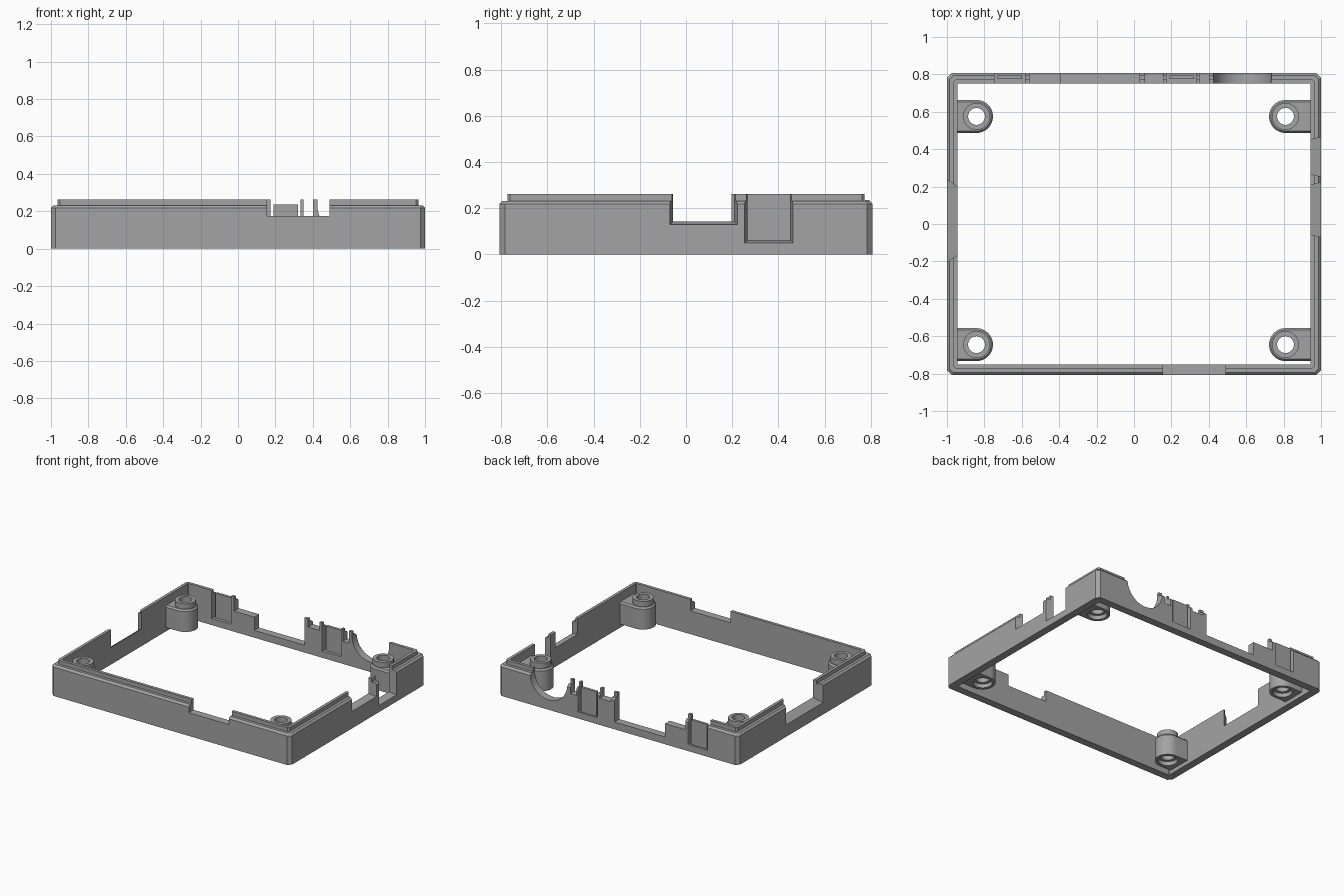
import bpy, bmesh, math

if "Cube" in bpy.data.objects:
    bpy.data.objects.remove(bpy.data.objects["Cube"], do_unlink=True)

gray = bpy.data.materials.new("plain gray")
gray.use_nodes = True
COLOR = (0.37, 0.37, 0.37, 1)
gray.diffuse_color = COLOR
gray.node_tree.nodes["Principled BSDF"].inputs["Base Color"].default_value = COLOR

W, D = 1.0, 0.808          # half width and half depth
WALL = 0.057               # wall thickness
TOP = 0.262                # height of the lip


def loft(name, loops, ring=False):
    """Skin equal-length loops; cap the ends, or join last to first."""
    bm = bmesh.new()
    rows = [[bm.verts.new(p) for p in loop] for loop in loops]
    pairs = list(zip(rows, rows[1:]))
    if ring:
        pairs.append((rows[-1], rows[0]))
    else:
        bm.faces.new(rows[0])
        bm.faces.new(rows[-1])
    n = len(rows[0])
    for a, b in pairs:
        for i in range(n):
            j = (i + 1) % n
            bm.faces.new((a[i], a[j], b[j], b[i]))
    bmesh.ops.recalc_face_normals(bm, faces=bm.faces)
    mesh = bpy.data.meshes.new(name)
    bm.to_mesh(mesh)
    bm.free()
    mesh.materials.append(gray)
    obj = bpy.data.objects.new(name, mesh)
    bpy.context.collection.objects.link(obj)
    return obj


def combine(obj, tool, operation="DIFFERENCE"):
    """Apply a boolean and throw the tool away."""
    mod = obj.modifiers.new("bool", "BOOLEAN")
    mod.object, mod.operation, mod.solver = tool, operation, "EXACT"
    graph = bpy.context.evaluated_depsgraph_get()
    mesh = bpy.data.meshes.new_from_object(obj.evaluated_get(graph))
    obj.modifiers.clear()
    obj.data = mesh
    bpy.data.objects.remove(tool, do_unlink=True)


def frame_loop(inset, chamfer, z):
    x, y = W - inset, D - inset
    c = chamfer
    return [(x - c, -y, z), (x, c - y, z), (x, y - c, z), (x - c, y, z),
            (c - x, y, z), (-x, y - c, z), (-x, c - y, z), (c - x, -y, z)]


def prism_y(name, outline, y0, y1):
    return loft(name, [[(x, y, z) for x, z in outline] for y in (y0, y1)])


def slot(x0, x1, z0, z1=0.3):
    return [(x0, z0), (x1, z0), (x1, z1), (x0, z1)]


def arc(cx, cy, r, start, end, steps):
    return [(cx + r * math.cos(start + (end - start) * i / steps),
             cy + r * math.sin(start + (end - start) * i / steps))
            for i in range(steps + 1)]


def cylinder(cx, cy, r, z0, z1):
    circle = arc(cx, cy, r, 0, 2 * math.pi, 40)[:-1]
    return loft("tool", [[(x, y, z) for x, y in circle] for z in (z0, z1)])


# Wall frame with chamfered rim and raised inner lip
frame = loft("wall_frame", [
    frame_loop(0, 0.025, 0), frame_loop(0, 0.025, 0.218),
    frame_loop(0.014, 0.02, 0.232), frame_loop(0.035, 0.012, 0.232),
    frame_loop(0.035, 0.012, TOP), frame_loop(WALL, 0.003, TOP),
    frame_loop(WALL, 0.003, 0)], ring=True)

# Front opening
combine(frame, prism_y("tool", slot(0.155, 0.49, 0.175), -0.9, -0.7))

# Back openings: stepped gap, panel windows, small slots and round cable gap
stepped = [(-0.56, 0.3), (-0.56, 0.155), (-0.39, 0.155),
           (-0.39, 0.055), (0.03, 0.055), (0.03, 0.3)]
round_gap = arc(0.58, 0.23, 0.155, math.pi, 2 * math.pi, 24) + [(0.735, 0.3), (0.425, 0.3)]
windows = [(-0.745, -0.583), (0.175, 0.335)]
back_cuts = [stepped, round_gap, slot(0.06, 0.155, 0.2), slot(0.35, 0.4, 0.17)]
back_cuts += [slot(a, b, 0.05) for a, b in windows]
for outline in back_cuts:
    combine(frame, prism_y("tool", outline, 0.7, 0.9))


# Side openings flare outwards
def side_notch(side, y0, y1, z, flare):
    loops = []
    for x, f in ((W - WALL - 0.01, -flare * 0.18), (W + 0.01, flare * 1.18)):
        loops.append([(side * x, y0 - f, z - f), (side * x, y1 + f, z - f),
                      (side * x, y1 + f, 0.3), (side * x, y0 - f, 0.3)])
    combine(frame, loft("tool", loops))


side_notch(1, -0.056, 0.208, 0.143, 0.014)
side_notch(1, 0.266, 0.451, 0.062, 0.012)
side_notch(-1, -0.165, 0.198, 0.13, 0.04)

# Thin panels standing in the back windows
panels = [prism_y(f"back_panel_{i + 1}", slot(a + 0.015, b - 0.015, 0.045, 0.235), 0.775, 0.795)
          for i, (a, b) in enumerate(windows)]


# Screw bosses: rounded block against the wall, collar, hole and counterbore
def screw_boss(name, cx, cy):
    side = 1 if cx > 0 else -1
    wall_x = side * (W - WALL + 0.01)

    def outline(r, z):
        curve = arc(cx, cy, r, -math.pi / 2, -math.pi / 2 - side * math.pi, 24)
        return [(x, y, z) for x, y in [(wall_x, cy - r)] + curve + [(wall_x, cy + r)]]

    boss = loft(name, [outline(0.088, 0.03), outline(0.088, 0.183), outline(0.078, 0.195)])
    combine(boss, cylinder(cx, cy, 0.072, 0.1, 0.235), "UNION")
    combine(boss, cylinder(cx, cy, 0.045, 0, 0.3))
    combine(boss, cylinder(cx, cy, 0.066, 0, 0.06))
    return boss


bosses = [screw_boss(f"{row}_{label}_screw_boss", x, y)
          for row, y in (("front", -0.645), ("back", 0.575))
          for label, x in (("left", 0.81), ("right", -0.842))]

# Smooth the round parts while keeping edges crisp
bpy.ops.object.select_all(action="DESELECT")
for obj in [frame] + panels + bosses:
    obj.select_set(True)
bpy.context.view_layer.objects.active = frame
bpy.ops.object.shade_smooth_by_angle(angle=math.radians(25))
